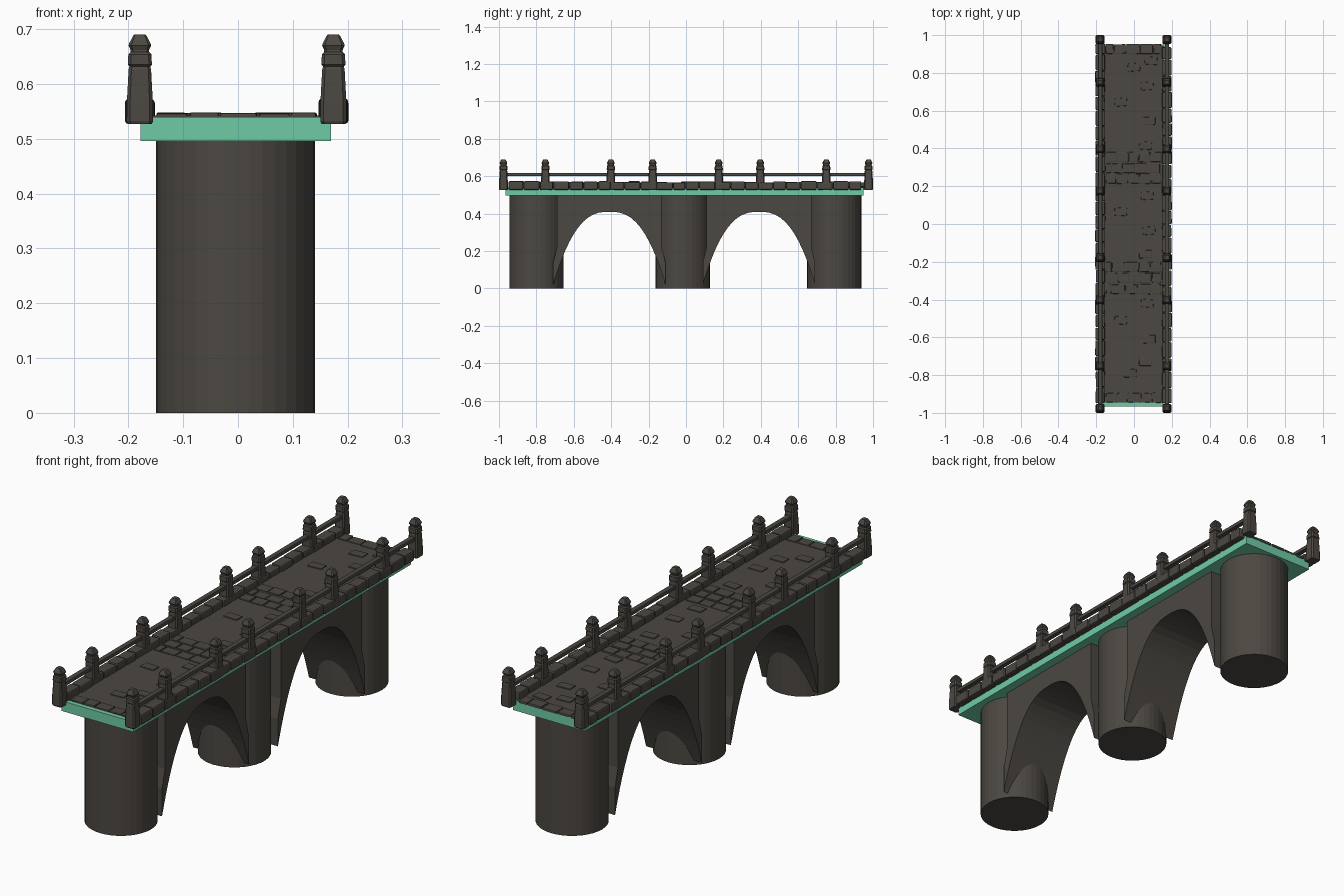
import bpy, bmesh, math, random
from mathutils import Matrix, Vector

if "Cube" in bpy.data.objects:
    bpy.data.objects.remove(bpy.data.objects["Cube"])
random.seed(4)


def material(name, rgb):
    m = bpy.data.materials.new(name)
    m.diffuse_color = (*rgb, 1)
    m.use_nodes = True
    m.node_tree.nodes["Principled BSDF"].inputs["Base Color"].default_value = m.diffuse_color
    return m


STONE = material("dark stone", (0.072, 0.064, 0.054))
GREEN = material("mint green", (0.16, 0.60, 0.38))


def finish(bm, name, mat, bevel=0):
    bmesh.ops.recalc_face_normals(bm, faces=bm.faces)
    me = bpy.data.meshes.new(name)
    bm.to_mesh(me)
    bm.free()
    me.materials.append(mat)
    ob = bpy.data.objects.new(name, me)
    bpy.context.collection.objects.link(ob)
    if bevel:
        mod = ob.modifiers.new("worn edges", 'BEVEL')
        mod.width = bevel
        mod.segments = 2
    return ob


def add_box(bm, x0, x1, y0, y1, z0, z1, turn=0):
    c = Vector(((x0 + x1) / 2, (y0 + y1) / 2, (z0 + z1) / 2))
    m = (Matrix.Translation(c) @ Matrix.Rotation(turn, 4, 'Z')
         @ Matrix.Diagonal((x1 - x0, y1 - y0, z1 - z0, 1)))
    bmesh.ops.create_cube(bm, size=1, matrix=m)


def loft(bm, rings):
    rows = [[bm.verts.new(p) for p in r] for r in rings]
    n = len(rows[0])
    for a, b in zip(rows, rows[1:]):
        for i in range(n):
            j = (i + 1) % n
            bm.faces.new((a[i], a[j], b[j], b[i]))
    bm.faces.new(rows[0])
    bm.faces.new(rows[-1])


# round piers
for name, y in (("front_pier", -0.80), ("middle_pier", -0.017), ("back_pier", 0.793)):
    bm = bmesh.new()
    bmesh.ops.create_cone(bm, cap_ends=True, segments=36, radius1=0.145, radius2=0.145,
                          depth=0.5, matrix=Matrix.Translation((-0.005, y, 0.25)))
    finish(bm, name, STONE)

# arches between the piers: curved opening under a straight top, notched legs
for name, yc in (("front_arch", -0.41), ("back_arch", 0.39)):
    prof = [(-0.30, 0.14), (-0.28, 0.22), (-0.28, 0.5), (0.28, 0.5), (0.28, 0.22), (0.30, 0.14)]
    for i in range(33):
        d = 0.30 * math.cos(math.pi * i / 32)
        prof.append((d, 0.41 - 0.39 * abs(d / 0.30) ** 2.6))
    bm = bmesh.new()
    loft(bm, [[(x, yc + d, z) for d, z in prof] for x in (-0.14, 0.13)])
    finish(bm, name, STONE)

# green deck slab
bm = bmesh.new()
add_box(bm, -0.178, 0.170, -0.965, 0.95, 0.496, 0.54)
finish(bm, "deck_slab", GREEN)

# road surface
bm = bmesh.new()
add_box(bm, -0.165, 0.158, -0.945, 0.945, 0.53, 0.5425)
finish(bm, "road_surface", STONE)

# paving: rows at the ends and over the arches, plus scattered stones
bm = bmesh.new()
for row, y in enumerate((-0.92, -0.345, -0.285, -0.228, 0.24, 0.295, 0.355, 0.927)):
    x = -0.15 - 0.03 * (row % 2)
    while x < 0.13:
        w = random.uniform(0.055, 0.075)
        a, b = max(x, -0.15), min(x + w, 0.145)
        if b - a > 0.02:
            h = random.uniform(0.024, 0.027)
            add_box(bm, a + 0.002, b - 0.002, y - h, y + h, 0.535,
                    random.uniform(0.545, 0.548), random.uniform(-0.04, 0.04))
        x += w
for x, y in ((0, 0.83), (0.09, 0.865), (0.07, 0.73), (-0.07, 0.645), (0.08, 0.545),
             (0.06, 0.415), (0.07, 0.15), (-0.07, 0.065), (0.08, -0.035), (0.06, -0.16),
             (0.07, -0.42), (-0.07, -0.51), (0.08, -0.61), (0.06, -0.73), (-0.02, -0.79)):
    add_box(bm, x - 0.033, x + 0.033, y - 0.021, y + 0.021, 0.535, 0.547,
            random.uniform(-0.08, 0.08))
finish(bm, "paving_stones", STONE, 0.003)

# posts: (height, half width) of a chamfered square
POST = [(0.527, 0.022), (0.532, 0.024), (0.57, 0.0235), (0.626, 0.0205), (0.632, 0.019),
        (0.635, 0.022), (0.654, 0.021), (0.658, 0.017), (0.662, 0.017),
        (0.670, 0.0205), (0.674, 0.0195), (0.688, 0.012), (0.690, 0.010)]
POST_Y = (-0.976, -0.752, -0.402, -0.178, 0.175, 0.397, 0.75, 0.976)


def post_ring(cx, cy, z, r):
    k = r * 0.75
    return [(cx + a, cy + b, z) for a, b in ((r, -k), (r, k), (k, r), (-k, r),
                                           (-r, k), (-r, -k), (-k, -r), (k, -r))]


for side, cx in (("left", -0.179), ("right", 0.174)):
    bm = bmesh.new()
    for y in POST_Y:
        loft(bm, [post_ring(cx, y, z, r) for z, r in POST])
    finish(bm, side + "_posts", STONE)

    # slim handrail through the posts
    bm = bmesh.new()
    add_box(bm, cx - 0.011, cx + 0.011, -0.976, 0.976, 0.600, 0.617)
    finish(bm, side + "_handrail", STONE, 0.003)

    # row of rough curb blocks
    bm = bmesh.new()
    y = -0.95
    while y < 0.93:
        w = min(random.uniform(0.066, 0.088), 0.955 - y)
        add_box(bm, cx - random.uniform(0.023, 0.027), cx + random.uniform(0.023, 0.027),
                y + 0.0015, y + w - 0.0015, 0.527, random.uniform(0.566, 0.574),
                random.uniform(-0.02, 0.02))
        y += w
    finish(bm, side + "_curb_blocks", STONE, 0.006)
